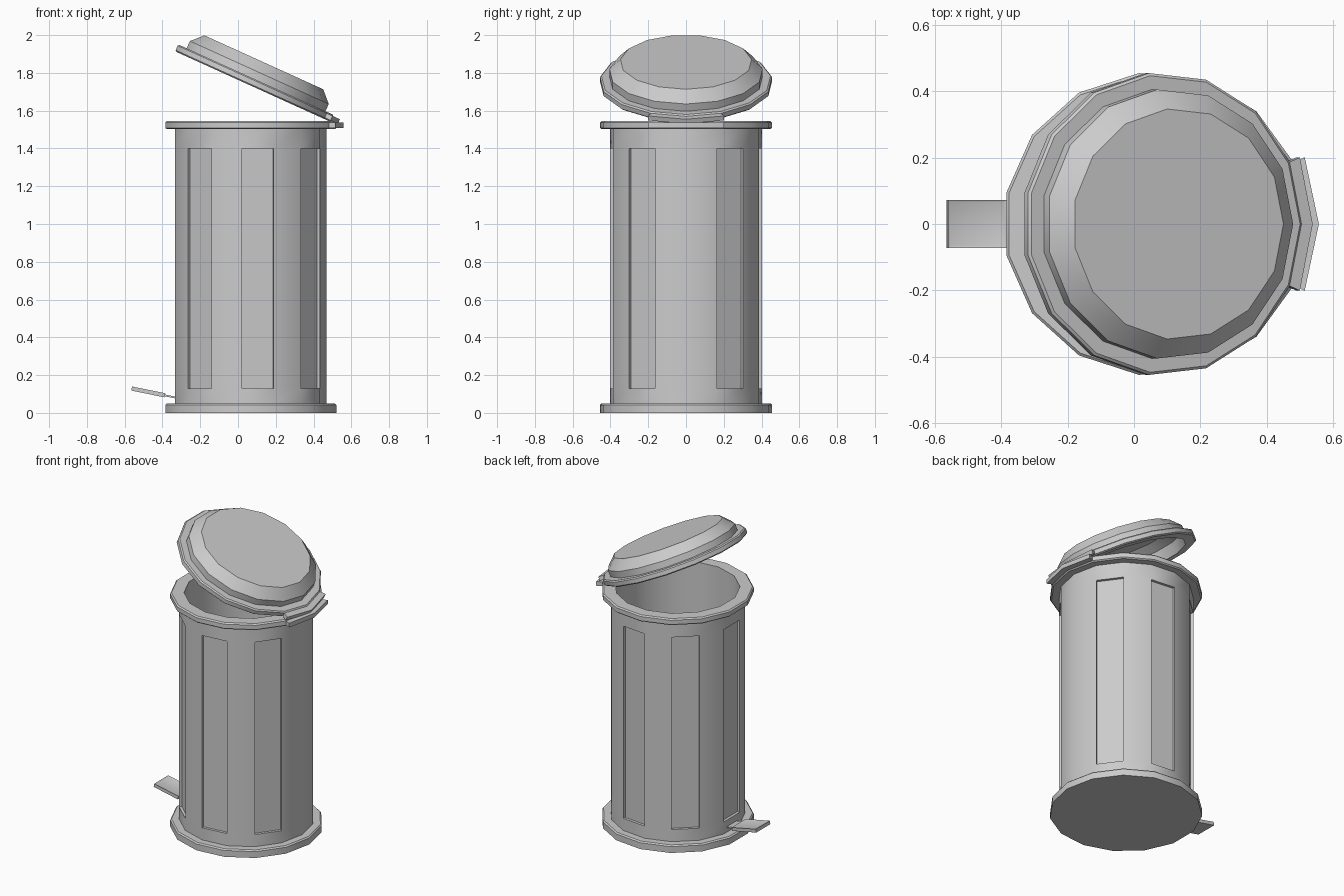
import bpy, bmesh, math
from mathutils import Vector, Matrix

if "Cube" in bpy.data.objects:
    bpy.data.objects.remove(bpy.data.objects["Cube"])

SIDES = 15
CX = 0.063            # axis of the bin
STEP = 2 * math.pi / SIDES


def finish(bm, name, matrix):
    bmesh.ops.recalc_face_normals(bm, faces=bm.faces)
    mesh = bpy.data.meshes.new(name)
    bm.to_mesh(mesh)
    bm.free()
    ob = bpy.data.objects.new(name, mesh)
    bpy.context.collection.objects.link(ob)
    ob.matrix_world = matrix
    bpy.ops.object.select_all(action='DESELECT')
    ob.select_set(True)
    bpy.context.view_layer.objects.active = ob
    bpy.ops.object.shade_smooth_by_angle(angle=math.radians(28))
    return ob


def lathe(profile, closed=False):
    """Spin (radius, z) points into a 15-sided solid; returns bmesh and face grid."""
    bm = bmesh.new()
    rings = []
    for r, z in profile:
        if r == 0:
            rings.append([bm.verts.new((0, 0, z))] * SIDES)
        else:
            rings.append([bm.verts.new((r * math.cos(i * STEP), r * math.sin(i * STEP), z))
                          for i in range(SIDES)])
    pairs = list(zip(rings, rings[1:]))
    if closed:
        pairs.append((rings[-1], rings[0]))
    grid = []
    for a, b in pairs:
        row = []
        for i in range(SIDES):
            j = (i + 1) % SIDES
            corners = list(dict.fromkeys((a[i], a[j], b[j], b[i])))
            row.append(bm.faces.new(corners))
        grid.append(row)
    bmesh.ops.recalc_face_normals(bm, faces=bm.faces)
    return bm, grid


def add_hinge_tab(bm, row, length):
    """Pull the two rear band faces outward as a hinge tab."""
    res = bmesh.ops.extrude_face_region(bm, geom=[row[0], row[-1]])
    for v in [g for g in res['geom'] if isinstance(g, bmesh.types.BMVert)]:
        v.co += Vector((v.co.x, v.co.y, 0)).normalized() * length
    old = [f for f in (row[0], row[-1]) if f.is_valid]
    if old:
        bmesh.ops.delete(bm, geom=old, context='FACES')


AXIS = Matrix.Translation((CX, 0, 0))

# base plate
bm, _ = lathe([(0, 0), (0.458, 0), (0.458, 0.042), (0.45, 0.05), (0, 0.05)])
finish(bm, "base", AXIS)

# body wall, with every second face sunk as a panel
bm, grid = lathe([(0.405, 0.05), (0.405, 0.13), (0.405, 1.40), (0.405, 1.503),
                  (0.375, 1.503), (0.375, 0.05)], closed=True)
panels = [grid[1][i] for i in range(1, SIDES - 1, 2)]
bmesh.ops.inset_individual(bm, faces=panels, thickness=0.0005, depth=-0.017)
finish(bm, "body", AXIS)

# top rim with its hinge tab
bm, grid = lathe([(0.375, 1.502), (0.45, 1.502), (0.458, 1.509), (0.458, 1.537),
                  (0.45, 1.545), (0.375, 1.545)], closed=True)
add_hinge_tab(bm, grid[2], 0.037)
finish(bm, "top_rim", AXIS)

# hollow lid, tilted open on the hinge
bm, grid = lathe([(0, 0.125), (0.338, 0.125), (0.388, 0.075), (0.388, 0.0),
                  (0.45, 0.0), (0.458, 0.007), (0.458, 0.033), (0.45, 0.04),
                  (0.408, 0.04), (0.408, 0.082), (0.349, 0.141), (0, 0.141)])
add_hinge_tab(bm, grid[5], 0.037)
finish(bm, "lid", Matrix.Translation((0.075, 0, 1.729)) @
       Matrix.Rotation(math.radians(24.4), 4, 'Y'))

# foot pedal: tilted pad with a sunken tread, and a thin arm into the body
tilt = Matrix.Rotation(math.radians(11.5), 4, 'Y')


def pedal_part(name, centre, size, tread=False):
    bm = bmesh.new()
    bmesh.ops.create_cube(bm, size=1, matrix=Matrix.Diagonal((*size, 1)))
    if tread:
        top = max(bm.faces, key=lambda f: f.calc_center_median().z)
        bmesh.ops.inset_individual(bm, faces=[top], thickness=0.012, depth=-0.004)
    finish(bm, name, Matrix.Translation(centre) @ tilt)


pedal_part("pedal_pad", (-0.475, 0, 0.111), (0.18, 0.146, 0.022), tread=True)
pedal_part("pedal_arm", (-0.35, 0, 0.085), (0.09, 0.10, 0.009))
